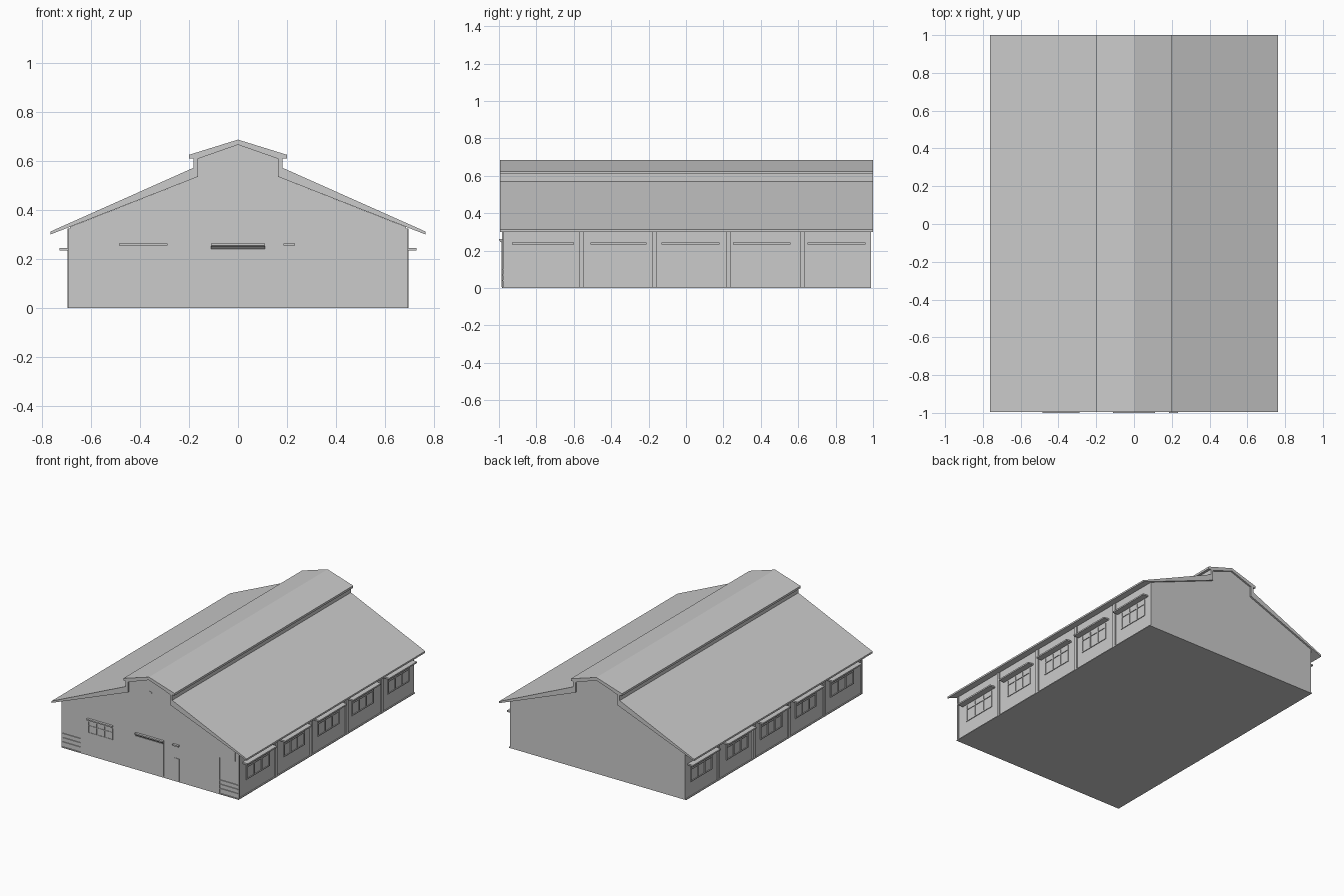
import bpy
import bmesh
from mathutils import Vector

cube = bpy.data.objects.get("Cube")
if cube:
    bpy.data.objects.remove(cube, do_unlink=True)

GREY = (0.6, 0.6, 0.6, 1)
grey = bpy.data.materials.new("light grey")
grey.use_nodes = True
grey.diffuse_color = GREY
grey.node_tree.nodes["Principled BSDF"].inputs["Base Color"].default_value = GREY


def finish(name, bm):
    bmesh.ops.recalc_face_normals(bm, faces=bm.faces)
    mesh = bpy.data.meshes.new(name)
    bm.to_mesh(mesh)
    bm.free()
    mesh.materials.append(grey)
    obj = bpy.data.objects.new(name, mesh)
    bpy.context.collection.objects.link(obj)
    return obj


def box(name, x, y, z):
    """Box from (min, max) ranges."""
    bm = bmesh.new()
    bmesh.ops.create_cube(bm, size=1)
    for v in bm.verts:
        v.co = Vector([(r[0] + r[1]) / 2 + c * (r[1] - r[0])
                       for r, c in zip((x, y, z), v.co)])
    return finish(name, bm)


def extrude(name, points, offset):
    bm = bmesh.new()
    face = bm.faces.new([bm.verts.new(p) for p in points])
    out = bmesh.ops.extrude_face_region(bm, geom=[face])
    verts = [g for g in out["geom"] if isinstance(g, bmesh.types.BMVert)]
    bmesh.ops.translate(bm, verts=verts, vec=offset)
    return finish(name, bm)


def symmetric(half):
    """Mirror a right half outline; points on the centre line are kept once."""
    return half + [(-x, z) for x, z in reversed(half) if x > 0]


def slab(name, outline, y0, y1):
    return extrude(name, [(x, y0, z) for x, z in outline], (0, y1 - y0, 0))


# Main proportions
WALL_X, FRONT, BACK = 0.685, -0.983, 0.988
CORNER_Y = FRONT + 0.006
under = [(0.163, 0.535), (0.163, 0.608), (0, 0.665)]

# Walls and the raised front gable face, stepped in around the corner doors
slab("walls", symmetric([(WALL_X, 0), (WALL_X, 0.33)] + under), CORNER_Y, BACK)
slab("front_gable", symmetric([(0.543, 0), (0.543, 0.26), (0.663, 0.26),
                               (0.663, 0.338)] + under), FRONT, CORNER_Y)
box("base_slab", (-0.693, 0.693), (FRONT, BACK), (0, 0.006))

# Roof with raised ridge, one continuous shell
roof_top = [(0, 0.686), (0.2, 0.624), (0.2, 0.609), (0.182, 0.609),
            (0.182, 0.571), (0.763, 0.312), (0.763, 0.3)]
right = roof_top + under[:2]
outline = right + [under[2]] + [(-x, z) for x, z in reversed(right) if x > 0]
slab("roof", outline, -0.994, 1.0)

# Side bays: pilasters, canopies and window frames
bays = [(-0.93, -0.60), (-0.51, -0.21), (-0.13, 0.18), (0.25, 0.56), (0.65, 0.96)]
for side, sx in (("left", 1), ("right", -1)):
    def span(a, b):
        return tuple(sorted((sx * a, sx * b)))

    for i in range(4):
        y = -0.56 + 0.394 * i
        box(f"{side}_pilaster", span(0.68, 0.694), (y - 0.012, y + 0.012), (0, 0.325))
    for a, b in bays:
        box(f"{side}_canopy", span(0.68, 0.727), (a, b), (0.234, 0.244))
        lo, hi = a + 0.04, b - 0.03
        for z in (0.105, 0.19):
            box(f"{side}_window_rail", span(0.68, 0.69), (lo, hi), (z, z + 0.006))
        for k in range(4):
            y = lo + (hi - lo - 0.008) * k / 3
            box(f"{side}_window_mullion", span(0.68, 0.69), (y, y + 0.008), (0.105, 0.225))

    # Corner door slats at the front
    for z in (0.04, 0.07, 0.1):
        box(f"{side}_corner_slat", span(0.543, 0.685), (FRONT, CORNER_Y), (z - 0.002, z + 0.002))
    box(f"{side}_corner_post", span(0.68, 0.693), (CORNER_Y - 0.002, CORNER_Y + 0.01), (0, 0.325))

# Front canopies
for name, a, b in (("window", -0.485, -0.288), ("main_door", -0.11, 0.11), ("small_door", 0.185, 0.232)):
    box(f"{name}_canopy", (a, b), (-1.0, FRONT), (0.254, 0.263))

# Main sliding door with sloping header
box("main_door", (-0.11, 0.11), (FRONT - 0.004, FRONT), (0.01, 0.24))
extrude("main_door_header", [(-0.11, FRONT, 0.24), (-0.11, FRONT, 0.252),
                             (-0.11, FRONT - 0.012, 0.252)], (0.22, 0, 0))

# Front window frame
for z in (0.16, 0.21):
    box("front_window_rail", (-0.48, -0.29), (FRONT - 0.003, FRONT), (z, z + 0.004))
for k in range(4):
    x = -0.48 + 0.062 * k
    box("front_window_mullion", (x, x + 0.004), (FRONT - 0.003, FRONT), (0.16, 0.24))

# Small front door
box("small_door", (0.19, 0.23), (FRONT - 0.003, FRONT), (0.006, 0.165))

# Round gable vent
bm = bmesh.new()
bmesh.ops.create_cone(bm, cap_ends=True, segments=24, radius1=0.018, radius2=0.018, depth=0.006)
for v in bm.verts:
    v.co = Vector((v.co.x, FRONT + v.co.z, 0.565 + v.co.y))
finish("gable_vent", bm)
